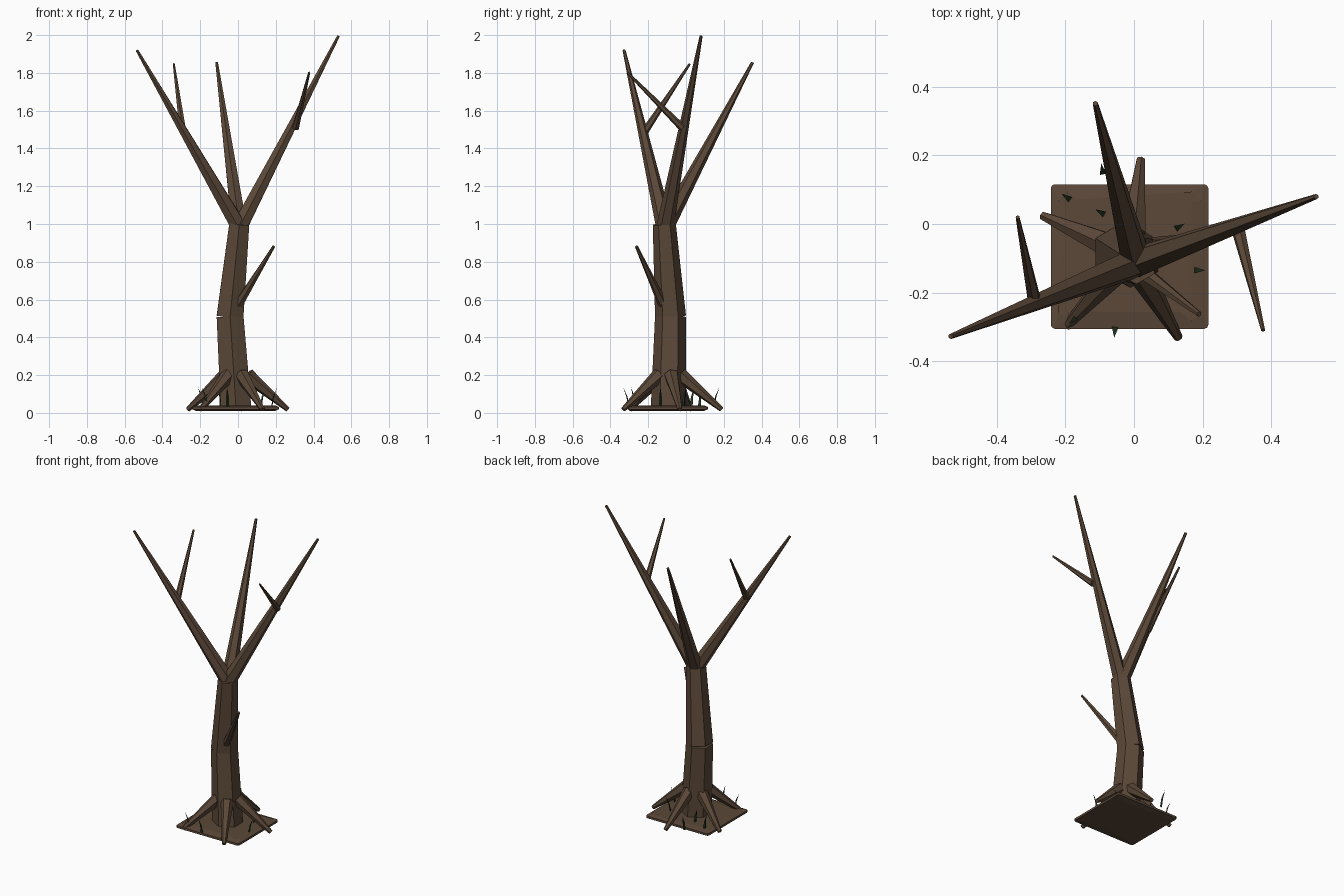
import bpy, bmesh
from math import sin, cos, radians
from mathutils import Vector, Matrix

if "Cube" in bpy.data.objects:
    bpy.data.objects.remove(bpy.data.objects["Cube"], do_unlink=True)


def material(name, colour):
    mat = bpy.data.materials.new(name)
    mat.use_nodes = True
    mat.diffuse_color = (*colour, 1)
    mat.node_tree.nodes["Principled BSDF"].inputs["Base Color"].default_value = (*colour, 1)
    return mat


bark = material("bark brown", (0.105, 0.065, 0.04))
green = material("dark grass green", (0.018, 0.04, 0.018))


def finish(bm, name, mat):
    bmesh.ops.recalc_face_normals(bm, faces=bm.faces)
    mesh = bpy.data.meshes.new(name)
    bm.to_mesh(mesh)
    bm.free()
    mesh.materials.append(mat)
    obj = bpy.data.objects.new(name, mesh)
    bpy.context.collection.objects.link(obj)
    return obj


def limb(name, start, end, r_start, r_end):
    """Tapered six-sided limb between two points."""
    a, b = Vector(start), Vector(end)
    axis = b - a
    turn = Vector((0, 0, 1)).rotation_difference(axis).to_matrix().to_4x4()
    bm = bmesh.new()
    bmesh.ops.create_cone(bm, cap_ends=True, segments=6, radius1=r_start, radius2=r_end,
                          depth=axis.length, matrix=Matrix.Translation((a + b) / 2) @ turn)
    return finish(bm, name, bark)


# Trunk in two leaning sections
knee = (-0.042, -0.082, 0.51)
crown = (0.007, -0.115, 1.0)
limb("lower_trunk", (-0.01, -0.093, 0.015), knee, 0.094, 0.082)
limb("upper_trunk", knee, crown, 0.082, 0.061)

# Main branches and their twigs
fork = (0.007, -0.112, 0.98)
limb("left_branch", fork, (0.532, 0.08, 1.995), 0.046, 0.008)
limb("right_branch", fork, (-0.535, -0.328, 1.92), 0.046, 0.008)
limb("back_branch", fork, (-0.113, 0.352, 1.855), 0.046, 0.008)
limb("left_twig", (0.305, -0.02, 1.51), (0.377, -0.31, 1.802), 0.02, 0.006)
limb("right_twig", (-0.292, -0.218, 1.49), (-0.34, 0.02, 1.848), 0.02, 0.006)
limb("trunk_twig", (0.0, -0.12, 0.57), (0.19, -0.263, 0.882), 0.026, 0.008)

# Five roots fanned round the foot
for i in range(5):
    a = radians(12 + 72 * i)
    out = Vector((cos(a), sin(a), 0))
    foot = Vector((-0.01, -0.09, 0))
    limb(f"root_{i + 1}", foot + out * 0.06 + Vector((0, 0, 0.2)),
         foot + out * 0.28 + Vector((0, 0, 0.018)), 0.04, 0.013)

# Thin soil slab with chamfered top and bottom
bm = bmesh.new()
bmesh.ops.create_cube(bm, size=1)
bmesh.ops.transform(bm, verts=bm.verts,
                    matrix=Matrix.Translation((-0.013, -0.095, 0.025)) @ Matrix.Diagonal((0.46, 0.422, 0.014, 1)))
upright = [e for e in bm.edges if abs(e.verts[0].co.z - e.verts[1].co.z) > 0.01]
bmesh.ops.bevel(bm, geom=upright, offset=0.012, segments=2, profile=0.5, affect='EDGES')
bm.normal_update()
for face in [f for f in bm.faces if abs(f.normal.z) > 0.9]:
    bmesh.ops.inset_region(bm, faces=[face], thickness=0.05, depth=0.008)
finish(bm, "soil_slab", bark)

# Grass blades: base x, base y, lean direction in degrees
blades = [(-0.09, 0.145, 100), (-0.185, 0.07, 145), (-0.085, 0.027, 150), (0.12, -0.015, 30),
          (0.175, -0.135, 0), (-0.055, -0.30, 265), (-0.165, -0.27, 220)]
for i, (x, y, lean) in enumerate(blades):
    a = radians(lean)
    out, side = Vector((cos(a), sin(a), 0)), Vector((-sin(a), cos(a), 0))
    base = Vector((x, y, 0.03))
    bm = bmesh.new()
    rings = []
    for reach, height, half in [(0, 0, 0.009), (0.01, 0.055, 0.007)]:
        c = base + out * reach + Vector((0, 0, height))
        rings.append([bm.verts.new(c + side * half), bm.verts.new(c + out * 0.006),
                      bm.verts.new(c - side * half)])
    tip = bm.verts.new(base + out * 0.032 + Vector((0, 0, 0.105)))
    low, high = rings
    bm.faces.new(low)
    for j in range(3):
        k = (j + 1) % 3
        bm.faces.new((low[j], low[k], high[k], high[j]))
        bm.faces.new((high[j], high[k], tip))
    finish(bm, f"grass_blade_{i + 1}", green)
